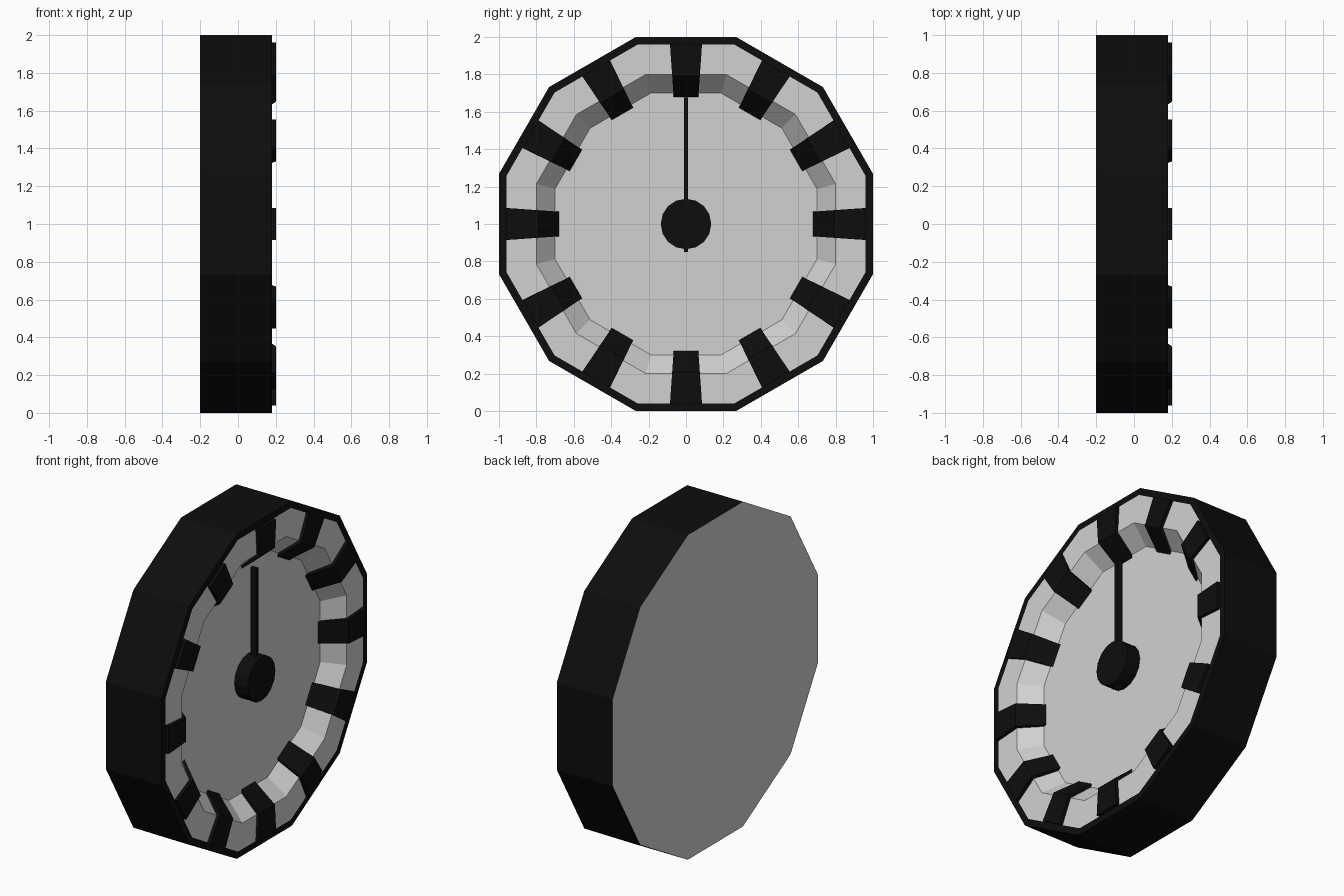
import bpy, bmesh
from math import cos, sin, pi, radians
from mathutils import Matrix, Vector

old = bpy.data.objects.get("Cube")
if old:
    bpy.data.objects.remove(old, do_unlink=True)


def material(name, value):
    m = bpy.data.materials.new(name)
    m.use_nodes = True
    colour = (value, value, value, 1)
    m.diffuse_color = colour
    m.node_tree.nodes["Principled BSDF"].inputs["Base Color"].default_value = colour
    return m


BLACK = material("black", 0.004)
GREY = material("light grey", 0.64)
CENTRE = Vector((0, 0, 1))
SIDES = 12
FLOOR = 0.07


def finish(name, bm, *mats):
    bmesh.ops.recalc_face_normals(bm, faces=bm.faces)
    mesh = bpy.data.meshes.new(name)
    bm.to_mesh(mesh)
    bm.free()
    for m in mats:
        mesh.materials.append(m)
    ob = bpy.data.objects.new(name, mesh)
    bpy.context.collection.objects.link(ob)
    return ob


# Twelve-sided case: stacked rings of (distance to flat, x), sunken dial
def build_case():
    bm = bmesh.new()
    profile = [(1, -0.2), (1, 0.18), (0.96, 0.18), (0.8, 0.18), (0.7, FLOOR)]
    rings = []
    for apothem, x in profile:
        r = apothem / cos(pi / SIDES)
        angles = [(2 * i + 1) * pi / SIDES for i in range(SIDES)]
        rings.append([bm.verts.new((x, r * cos(a), 1 + r * sin(a))) for a in angles])
    for band in range(len(rings) - 1):
        lower, upper = rings[band], rings[band + 1]
        for i in range(SIDES):
            j = (i + 1) % SIDES
            face = bm.faces.new((lower[i], lower[j], upper[j], upper[i]))
            face.material_index = 0 if band < 2 else 1  # black wall and rim
    for ring in (rings[0], rings[-1]):
        bm.faces.new(ring).material_index = 1
    finish("case", bm, BLACK, GREY)


# Tapered hour mark that folds over the ring edge down to the dial
def build_mark(index):
    bm = bmesh.new()
    profile = [(0.96, 0.2), (0.79, 0.2), (0.68, FLOOR),
               (0.7, FLOOR - 0.01), (0.8, 0.17), (0.96, 0.17)]
    sides = []
    for s in (-1, 1):
        sides.append([bm.verts.new((x, s * (0.066 + 0.07 * (r - 0.68)), r))
                      for r, x in profile])
    a, b = sides
    n = len(profile)
    for i in range(n):
        j = (i + 1) % n
        bm.faces.new((a[i], a[j], b[j], b[i]))
    # split each concave side into the flat and the sloping part
    for s in sides:
        bm.faces.new((s[0], s[1], s[4], s[5]))
        bm.faces.new((s[1], s[2], s[3], s[4]))
    turn = Matrix.Rotation(radians(30 * index), 4, "X")
    bm.transform(Matrix.Translation(CENTRE) @ turn)
    finish(f"hour_mark_{index + 1}", bm, BLACK)


# Round hub standing on the dial
def build_hub():
    bm = bmesh.new()
    depth = 0.16 - FLOOR
    bmesh.ops.create_cone(bm, cap_ends=True, segments=16, radius1=0.135,
                          radius2=0.135, depth=depth)
    bm.transform(Matrix.Translation((FLOOR + depth / 2, 0, 1))
                 @ Matrix.Rotation(pi / 2, 4, "Y"))
    finish("hub", bm, BLACK)


# Thin hand passing through the hub
def build_hand():
    bm = bmesh.new()
    bmesh.ops.create_cube(bm, size=1)
    bottom, top = 0.85, 1.675
    bm.transform(Matrix.Translation((0.113, 0, (bottom + top) / 2))
                 @ Matrix.Diagonal((0.04, 0.02, top - bottom, 1)))
    finish("hand", bm, BLACK)


build_case()
for k in range(SIDES):
    build_mark(k)
build_hub()
build_hand()
